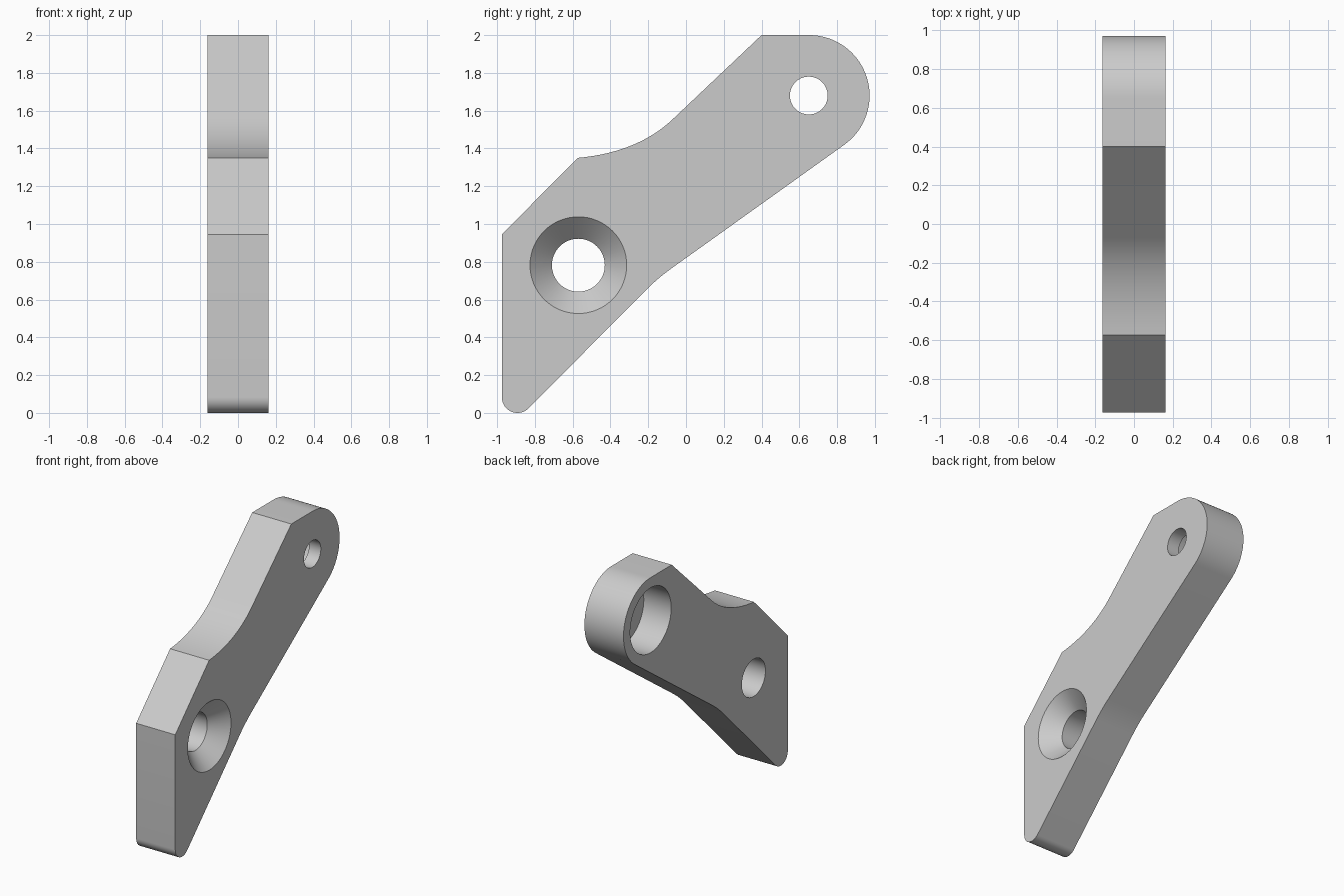
import bpy, bmesh
from math import sin, cos, radians, tau
from mathutils import Vector

if "Cube" in bpy.data.objects:
    bpy.data.objects.remove(bpy.data.objects["Cube"])

HALF = 0.162  # half the plate thickness

grey = bpy.data.materials.new("plain grey")
grey.use_nodes = True
colour = (0.6, 0.6, 0.6, 1)
grey.diffuse_color = colour
grey.node_tree.nodes["Principled BSDF"].inputs["Base Color"].default_value = colour


def arc(centre, radius, start, end, steps):
    angles = [radians(start + (end - start) * i / steps) for i in range(steps + 1)]
    return [(centre[0] + radius * cos(a), centre[1] + radius * sin(a)) for a in angles]


def bend(a, b, c, steps):
    a, b, c = Vector(a), Vector(b), Vector(c)
    ts = [i / steps for i in range(steps + 1)]
    return [tuple(a * (1 - t) ** 2 + b * 2 * t * (1 - t) + c * t * t) for t in ts]


def loft(name, sections):
    """Solid through matching (x, outline) sections, capped at both ends."""
    bm = bmesh.new()
    rings = [[bm.verts.new((x, y, z)) for y, z in outline] for x, outline in sections]
    for low, high in zip(rings, rings[1:]):
        for i in range(len(low)):
            bm.faces.new((low[i - 1], low[i], high[i], high[i - 1]))
    bm.faces.new(rings[0])
    bm.faces.new(rings[-1])
    bmesh.ops.recalc_face_normals(bm, faces=bm.faces)
    mesh = bpy.data.meshes.new(name)
    bm.to_mesh(mesh)
    bm.free()
    obj = bpy.data.objects.new(name, mesh)
    bpy.context.collection.objects.link(obj)
    return obj


def round_cutter(name, centre, steps):
    return loft(name, [(x, arc(centre, r, 0, 354.375, 63)) for x, r in steps])


# Plate outline, counter-clockwise from the rounded foot
foot = arc((-0.892, 0.083), 0.083, 180, 315, 16)
underside = bend((-0.21, 0.652), (-0.145, 0.717), (-0.07, 0.77), 8)
tip = arc((0.652, 1.68), 0.32, -54.6, 90, 36)
shoulder = bend((-0.07, 1.555), (-0.256, 1.379), (-0.573, 1.35), 20)
outline = foot + underside + tip + [(0.4, 2.0)] + shoulder + [(-0.975, 0.945)]
plate = loft("bracket_plate", [(-HALF, outline), (HALF, outline)])
plate.data.materials.append(grey)

# Countersunk hole below, counterbored hole above
sink_depth, bore_depth = 0.116, 0.227
cutters = [
    round_cutter("countersink_cutter", (-0.57, 0.782),
                 [(-HALF - 0.1, 0.14), (HALF - sink_depth, 0.14),
                  (HALF, 0.256), (HALF + 0.1, 0.356)]),
    round_cutter("counterbore_cutter", (0.65, 1.68),
                 [(-HALF - 0.1, 0.243), (-HALF + bore_depth, 0.243),
                  (-HALF + bore_depth, 0.1), (HALF + 0.1, 0.1)]),
]
bpy.context.view_layer.objects.active = plate
for cutter in cutters:
    cutter.hide_render = True
    cut = plate.modifiers.new(cutter.name, "BOOLEAN")
    cut.operation, cut.solver, cut.object = "DIFFERENCE", "EXACT", cutter
    bpy.ops.object.modifier_apply(modifier=cut.name)
    bpy.data.objects.remove(cutter)

# Smooth the curved walls and keep the edges sharp
bpy.ops.object.select_all(action="DESELECT")
plate.select_set(True)
bpy.ops.object.shade_smooth_by_angle(angle=radians(25))
